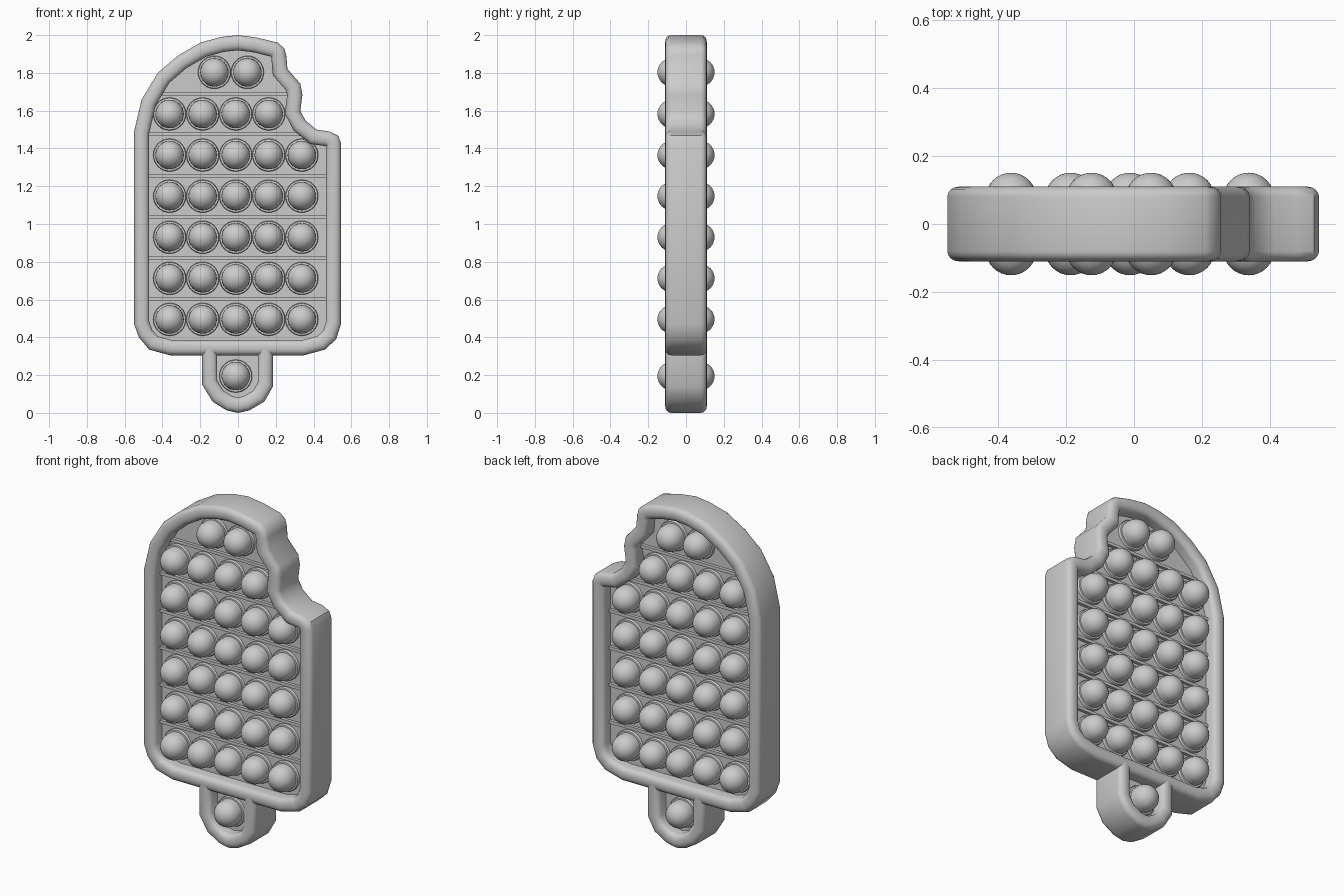
import bpy, bmesh
from math import sin, cos, pi, radians
from mathutils import Vector

if "Cube" in bpy.data.objects:
    bpy.data.objects.remove(bpy.data.objects["Cube"], do_unlink=True)

grey = bpy.data.materials.new("soft_grey")
grey.use_nodes = True
grey.diffuse_color = (0.6, 0.6, 0.6, 1)
grey.node_tree.nodes["Principled BSDF"].inputs["Base Color"].default_value = (0.6, 0.6, 0.6, 1)

HALF = 0.11      # half depth of the rim
WIDTH = 0.08     # rim width
PANEL = 0.035    # half depth of the membrane


def finish(name, bm, angle=40):
    bmesh.ops.recalc_face_normals(bm, faces=bm.faces)
    mesh = bpy.data.meshes.new(name)
    bm.to_mesh(mesh)
    bm.free()
    mesh.materials.append(grey)
    obj = bpy.data.objects.new(name, mesh)
    bpy.context.collection.objects.link(obj)
    bpy.ops.object.select_all(action='DESELECT')
    obj.select_set(True)
    bpy.context.view_layer.objects.active = obj
    bpy.ops.object.shade_smooth_by_angle(angle=radians(angle))
    return obj


def offset(path, dist, closed):
    """Mitred inward offset of a clockwise outline."""
    pts = [Vector(p) for p in path]
    n, out = len(pts), []
    for i, p in enumerate(pts):
        a = (p - pts[i - 1]).normalized() if closed or i else None
        b = (pts[(i + 1) % n] - p).normalized() if closed or i < n - 1 else None
        a, b = a or b, b or a
        na, nb = Vector((a.y, -a.x)), Vector((b.y, -b.x))
        m = (na + nb).normalized()
        out.append(p + m * dist / max(m.dot(na), 0.7))
    return out


def rim(name, path, closed):
    """Sweep a rounded rectangle along the inside of an outline."""
    rx, ry, section = 0.034, 0.03, []
    corners = ((WIDTH - rx, HALF - ry, 0), (rx, HALF - ry, 90),
               (rx, ry - HALF, 180), (WIDTH - rx, ry - HALF, 270))
    for cx, cy, start in corners:
        for k in range(5):
            t = radians(start + k * 22.5)
            section.append((cx + rx * cos(t), cy + ry * sin(t)))
    bm = bmesh.new()
    loops = [[bm.verts.new((p.x, y, p.y)) for p in offset(path, d, closed)]
             for d, y in section]
    n = len(path)
    for j, low in enumerate(loops):
        high = loops[(j + 1) % len(loops)]
        for i in range(n if closed else n - 1):
            k = (i + 1) % n
            bm.faces.new((low[i], low[k], high[k], high[i]))
    if not closed:
        for end in (0, -1):
            bm.faces.new([loop[end] for loop in loops])
    return finish(name, bm)


def membrane(name, path, closed):
    """Flat sheet that fills a rim."""
    bm = bmesh.new()
    face = bm.faces.new([bm.verts.new((p.x, -PANEL, p.y))
                         for p in offset(path, WIDTH * 0.6, closed)])
    new = bmesh.ops.extrude_face_region(bm, geom=[face])["geom"]
    bmesh.ops.translate(bm, vec=(0, 2 * PANEL, 0),
                        verts=[v for v in new if isinstance(v, bmesh.types.BMVert)])
    return finish(name, bm)


def bubble(name, x, z, side):
    """Dome on a low collar, turned around the depth axis."""
    profile = [(0.087, PANEL - 0.01), (0.087, 0.045), (0.084, 0.049), (0.075, 0.05)]
    profile += [(0.075 * cos(k * pi / 16), 0.076 + 0.075 * sin(k * pi / 16)) for k in range(8)]
    bm = bmesh.new()
    n = 32
    rings = [[bm.verts.new((x + r * cos(2 * pi * i / n), side * y, z + r * sin(2 * pi * i / n)))
              for i in range(n)] for r, y in profile]
    for a, b in zip(rings, rings[1:]):
        for i in range(n):
            k = (i + 1) % n
            bm.faces.new((a[i], a[k], b[k], b[i]))
    tip = bm.verts.new((x, side * 0.151, z))
    for i in range(n):
        bm.faces.new((rings[-1][i], rings[-1][(i + 1) % n], tip))
    return finish(name, bm)


# Bitten body outline, clockwise from the lower left
body = [(-.55, .47), (-.55, 1.49), (-.51, 1.66), (-.425, 1.8), (-.32, 1.89), (-.2, 1.96),
        (-.09, 1.99), (0, 2), (.1, 1.987), (.21, 1.96), (.245, 1.93), (.256, 1.89),
        (.262, 1.82), (.33, 1.743), (.341, 1.685), (.33, 1.6), (.357, 1.548), (.415, 1.5),
        (.484, 1.49), (.53, 1.468), (.545, 1.43), (.545, .47), (.52, .39), (.46, .335),
        (.35, .305), (-.36, .305), (-.47, .335), (-.525, .4)]
rim("body_rim", body, True)
membrane("body_membrane", body, True)

# Stick handle, clockwise from the upper right
handle = [(.185, .345), (.185, .14), (.14, .06), (.06, .013), (0, 0),
          (-.06, .013), (-.135, .06), (-.19, .15), (-.19, .345)]
rim("handle_rim", handle, False)
membrane("handle_membrane", handle, False)

# Ridges between the rows, on both faces
ridges = [(1.69, -.41, .27), (1.475, -.48, .33)]
ridges += [(.603 + .2175 * i, -.48, .47) for i in range(4)]
for i, (z, x0, x1) in enumerate(ridges):
    bm = bmesh.new()
    bmesh.ops.create_cube(bm, size=1)
    bmesh.ops.scale(bm, vec=(x1 - x0, 2 * PANEL + 0.036, 0.018), verts=bm.verts)
    bmesh.ops.translate(bm, vec=((x0 + x1) / 2, 0, z), verts=bm.verts)
    finish(f"ridge_{i + 1}", bm)

# Bubbles, on both faces
spots = [(-.362 + .175 * c, .495 + .2175 * r)
         for r in range(6) for c in range(4 if r == 5 else 5)]
spots += [(-.125, 1.803), (.05, 1.803), (-.012, .195)]
for i, (x, z) in enumerate(spots):
    for side, label in ((-1, "front"), (1, "back")):
        bubble(f"{label}_bubble_{i + 1}", x, z, side)
